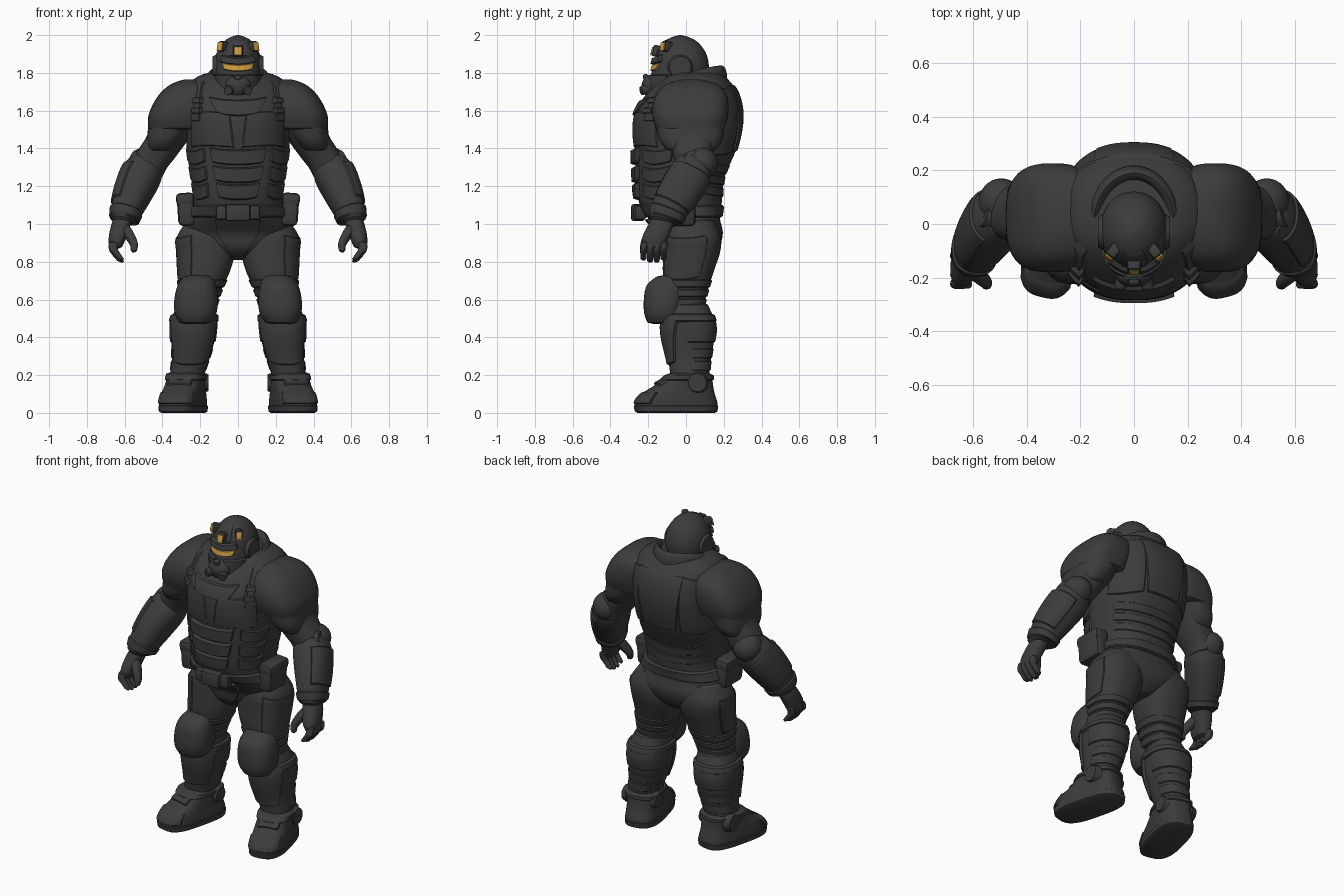
import bpy, bmesh
from math import sin, cos, pi, radians, copysign
from mathutils import Vector, Matrix, Euler

cube = bpy.data.objects.get("Cube")
if cube:
    bpy.data.objects.remove(cube)

def material(name, rgb):
    m = bpy.data.materials.new(name)
    m.use_nodes = True
    m.diffuse_color = (*rgb, 1)
    m.node_tree.nodes["Principled BSDF"].inputs["Base Color"].default_value = (*rgb, 1)
    return m

DARK = material("charcoal armour", (.045, .045, .046))
GOLD = material("amber glass", (.6, .33, .05))
TOE_OUT = Matrix.Translation((.27, .02, 0)) @ Matrix.Rotation(radians(14), 4, 'Z') @ Matrix.Translation((-.27, -.02, 0))

def finish(name, bm, mat=DARK, mirror=False, turn=Matrix()):
    """Turn a bmesh into a smooth-shaded object, mirrored across x if asked."""
    mesh = bpy.data.meshes.new(name)
    bm.transform(turn)
    bm.to_mesh(mesh)
    bm.free()
    mesh.materials.append(mat)
    mesh.shade_smooth()
    mesh.set_sharp_from_angle(angle=radians(35))
    ob = bpy.data.objects.new(name, mesh)
    bpy.context.collection.objects.link(ob)
    if mirror:
        ob.modifiers.new("Mirror", 'MIRROR').use_mirror_merge = False

def grid(rows, wrap, cap):
    """Skin rows of points; wrap closes each row, cap closes the ends."""
    bm = bmesh.new()
    vs = [[bm.verts.new(p) for p in row] for row in rows]
    n = len(vs[0])
    for low, high in zip(vs, vs[1:]):
        for i in range(n if wrap else n - 1):
            k = (i + 1) % n
            bm.faces.new((low[i], low[k], high[k], high[i]))
    if cap:
        bm.faces.new(vs[0][::-1])
        bm.faces.new(vs[-1])
    return bm

def sample(rings, z):
    """Smoothly interpolate (z, x, y, rx, ry) sections at a height."""
    last = len(rings) - 1
    z = min(max(z, rings[0][0]), rings[last][0])
    i = max(k for k in range(last) if rings[k][0] <= z)
    a, b, p, q = rings[i], rings[i + 1], rings[max(i - 1, 0)], rings[min(i + 2, last)]
    h = b[0] - a[0]
    t = (z - a[0]) / h
    out = []
    for k in range(1, 5):
        m0, m1 = h * (b[k] - p[k]) / (b[0] - p[0]), h * (q[k] - a[k]) / (q[0] - a[0])
        d = b[k] - a[k]
        out.append(a[k] + t * (m0 + t * (3 * d - 2 * m0 - m1 + t * (m0 + m1 - 2 * d))))
    return out

def surface(rings, z, a, lift, tilt, square):
    """Point on a sectioned body; a = 0 faces front, 90 degrees faces +x."""
    x, y, rx, ry = sample(rings, z)
    up = Vector((0, 0, 1))
    if tilt:
        lo, hi = sample(rings, z - .02), sample(rings, z + .02)
        up = Vector((hi[0] - lo[0], hi[1] - lo[1], .04)).normalized()
    ax = (Vector((1, 0, 0)) - up * up.x).normalized()
    bulge = lambda c: copysign(abs(c) ** (2 / square), c)
    return (Vector((x, y, z)) + ax * max(rx + lift, .004) * bulge(sin(a))
            - up.cross(ax) * max(ry + lift, .004) * bulge(cos(a)))

def shell(name, rings, z0=None, z1=None, at=0, half=180, top=None, lift=0., sag=0., mirror=False,
          tilt=False, square=2.4, mat=DARK, turn=Matrix(), edge=.012):
    """Whole body, band (half = 180) or raised plate following the sections."""
    z0, z1 = rings[0][0] if z0 is None else z0, rings[-1][0] if z1 is None else z1
    top = half if top is None else top
    wrap = half == 180
    nv, nu = max(5, int((z1 - z0) / .015)), 48 if wrap else max(8, int(half / 2))
    e = min(.3, .008 / (z1 - z0))
    vs = [0, e] + [e + (1 - 2 * e) * k / nv for k in range(1, nv)] + [1 - e, 1]
    us = [k / nu for k in range(nu)] if wrap else [0, .04] + [.04 + .92 * k / nu for k in range(1, nu)] + [.96, 1]
    rows = []
    for v in vs:
        row = []
        for u in us:
            s = 2 * u - 1
            rim = v in (0, 1) or (not wrap and u in (0, 1))
            a = radians(at + s * (half + (top - half) * v))
            inset = lift - edge if wrap else -.006
            row.append(surface(rings, z0 + (z1 - z0) * v + sag * s * s, a, inset if rim else lift, tilt, square))
        rows.append(row)
    finish(name, grid(rows, wrap, wrap), mat, mirror, turn)

def box(name, c, size, rot=(0, 0, 0), mat=DARK, mirror=False, bevel=.012, turn=Matrix()):
    bm = bmesh.new()
    bmesh.ops.create_cube(bm, size=1, matrix=Matrix.Diagonal((*size, 1)))
    bmesh.ops.bevel(bm, geom=bm.edges[:], offset=min(bevel, min(size) * .4), segments=2, affect='EDGES', profile=.5)
    bm.transform(Matrix.Translation(c) @ Euler([radians(r) for r in rot]).to_matrix().to_4x4())
    finish(name, bm, mat, mirror, turn)

def blob(name, c, r, mirror=True):
    bm = bmesh.new()
    bmesh.ops.create_uvsphere(bm, u_segments=32, v_segments=20, radius=1)
    finish(name, bm, DARK, mirror, Matrix.Translation(c) @ Matrix.Diagonal((*r, 1)))

def puck(name, c, axis, r, depth):
    bm = bmesh.new()
    bmesh.ops.create_cone(bm, cap_ends=True, segments=28, radius1=r, radius2=r * .8, depth=depth)
    finish(name, bm, DARK, True, Matrix.Translation(c) @ Vector(axis).to_track_quat('Z', 'Y').to_matrix().to_4x4())

# Torso and pelvis
torso = [(.81, 0, .03, .05, .08), (.87, 0, .03, .18, .14), (.95, 0, .03, .28, .165), (1.03, 0, -.01, .265, .19),
         (1.12, 0, -.03, .235, .22), (1.25, 0, -.03, .25, .235), (1.38, 0, -.005, .27, .265), (1.5, 0, .005, .275, .285),
         (1.6, 0, .015, .275, .28), (1.7, 0, .035, .265, .235), (1.765, 0, .045, .238, .178), (1.8, 0, .05, .17, .13)]
shell("torso", torso)
shell("chest_plate", torso, 1.41, 1.6, at=32, half=31, top=27, lift=.005, sag=-.01, mirror=True)
shell("gorget", torso, 1.57, 1.66, half=20, top=32, lift=.012, sag=.02)
shell("shoulder_strap", torso, 1.54, 1.76, at=50, half=8, lift=.012, mirror=True)
for z in (1.58, 1.635):
    shell("strap_buckle", torso, z, z + .04, at=46, half=7, lift=.025, mirror=True)
for z, w in ((1.31, 26), (1.215, 24), (1.125, 21)):
    shell("abdomen_plate", torso, z, z + .085, half=w, top=w + 3, lift=.025, sag=.015)
    shell("flank_rib", torso, z, z + .08, at=58, half=22, lift=.009, sag=.02, mirror=True)
shell("spine_plate", torso, 1.38, 1.74, at=180, half=20, top=32, lift=.009)
shell("shoulder_blade_plate", torso, 1.36, 1.72, at=130, half=27, top=24, lift=.006, sag=.02, mirror=True)
for z in (1.14, 1.2, 1.26):
    shell("lower_back_fold", torso, z, z + .055, at=180, half=70, lift=.005, sag=.02)
shell("pelvis_guard", torso, .82, 1.03, half=12, top=22, lift=.025)
# Belt, buckle and pouches
shell("belt", torso, 1.035, 1.1, lift=.016)
box("belt_buckle", (0, -.255, 1.06), (.13, .07, .09))
box("buckle_clasp", (.085, -.245, 1.06), (.055, .06, .075), (0, 0, 12), mirror=True)
box("pouch", (.275, -.04, 1.07), (.09, .18, .16), (0, 4, 0), mirror=True, bevel=.025)
box("pouch_flap", (.28, -.04, 1.13), (.095, .185, .07), (0, 4, 0), mirror=True, bevel=.02)
# Collar, low at the front and high behind
turns = [2 * pi * i / 48 for i in range(48)]
collar = [[(sin(a) * (.15 + .028 * cos(b)), -cos(a) * (.19 + .028 * cos(b)),
            1.72 - .085 * cos(a) - .035 * cos(a) ** 2 + .07 * sin(b)) for a in turns] for b in turns[::3] + [0]]
finish("collar", grid(collar, True, False))
# Helmet
head = [(1.64, 0, -.05, .075, .125), (1.7, 0, -.05, .1, .15), (1.78, 0, -.035, .122, .152), (1.85, 0, -.025, .125, .145),
        (1.91, 0, -.025, .112, .128), (1.96, 0, -.028, .08, .093), (1.985, 0, -.03, .05, .058), (2, 0, -.03, .01, .01)]
shell("helmet", head, square=2.1, edge=.004)
shell("visor", head, 1.804, 1.848, half=34, top=42, lift=.009, sag=.012, square=2.1, mat=GOLD)
shell("brow", head, 1.84, 1.885, half=48, top=40, lift=.018, sag=.016, square=2.1)
shell("helmet_crest", head, 1.885, 1.98, half=24, top=30, lift=.004, square=2.1)
shell("cheek_guard", head, 1.66, 1.795, at=40, half=23, top=30, lift=.014, mirror=True, square=2.1)
blob("muzzle", (0, -.185, 1.73), (.07, .05, .06), mirror=False)
box("nose_bridge", (0, -.21, 1.77), (.045, .03, .05), (20, 0, 0))
puck("breather_filter", (.045, -.215, 1.71), (.35, -1, -.2), .028, .05)
puck("ear_disc", (.118, -.03, 1.83), (1, 0, 0), .072, .032)
box("brow_lamp_housing", (0, -.153, 1.915), (.052, .05, .062), (-15, 0, 0))
box("brow_lamp", (0, -.18, 1.915), (.038, .009, .048), (-15, 0, 0), mat=GOLD)
box("side_lamp_housing", (.076, -.1, 1.938), (.042, .06, .056), (-12, 0, 38), mirror=True)
box("side_lamp", (.096, -.125, 1.938), (.034, .009, .046), (-12, 0, 38), mat=GOLD, mirror=True)
# Arms
upper_arm = [(1.27, .49, .04, .09, .095), (1.34, .455, .04, .09, .1), (1.42, .4, .035, .095, .12), (1.52, .35, .03, .115, .15),
             (1.62, .3, .03, .11, .15)]
forearm = [(1.01, .607, -.115, .07, .082), (1.08, .588, -.088, .084, .098), (1.18, .548, -.03, .1, .112),
           (1.27, .505, .025, .105, .11), (1.34, .47, .05, .085, .085)]
pad = [(1.5, .325, .022, .152, .18), (1.57, .315, .022, .16, .2), (1.64, .295, .025, .152, .2), (1.7, .275, .03, .13, .178),
       (1.74, .255, .03, .1, .135), (1.765, .24, .03, .055, .06)]
cuff = [(1.39, .405, .028, .072, .13), (1.44, .388, .026, .094, .165), (1.53, .352, .024, .122, .182)]
shell("upper_arm", upper_arm, mirror=True, tilt=True)
shell("shoulder_pad", pad, mirror=True, square=2.9)
shell("upper_arm_guard", cuff, mirror=True, square=2.6)
blob("elbow", (.495, .08, 1.32), (.085, .09, .085))
puck("elbow_disc", (.54, .035, 1.33), (.8, .2, .35), .065, .06)
shell("forearm", forearm, mirror=True, tilt=True)
shell("forearm_guard", forearm, 1.09, 1.27, at=95, half=75, lift=.008, mirror=True, tilt=True)
shell("wrist_band", forearm, 1.02, 1.07, lift=.008, mirror=True, tilt=True)
# Hands
palm = [(.87, .65, -.17, .032, .055), (.92, .64, -.165, .045, .068), (.98, .625, -.14, .05, .068), (1.04, .605, -.115, .05, .06)]
shell("palm", palm, mirror=True)
for k in range(4):
    y, dz = -.225 + .035 * k, .012 * abs(k - 1.5)
    finger = [(.79 + dz, .615, y, .016, .015), (.825 + dz, .642, y, .02, .017), (.865, .66, y, .024, .018), (.91, .66, y + .01, .022, .018)]
    shell("finger", finger, mirror=True, edge=.008)
thumb = [(.85, .553, -.228, .015, .016), (.89, .55, -.22, .021, .022), (.94, .575, -.195, .026, .03), (.98, .605, -.165, .03, .03)]
shell("thumb", thumb, mirror=True, tilt=True, edge=.008)
# Legs
thigh = [(.55, .215, -.01, .095, .1), (.65, .2, .0, .112, .115), (.75, .18, .012, .138, .135), (.85, .17, .03, .153, .15),
         (.93, .172, .035, .152, .15), (1.02, .16, .03, .11, .12)]
knee = [(.47, .228, -.12, .075, .08), (.52, .225, -.12, .108, .1), (.6, .222, -.115, .115, .108), (.68, .217, -.1, .1, .105),
        (.73, .21, -.07, .07, .075)]
shin = [(.16, .27, .02, .09, .1), (.22, .265, .02, .092, .105), (.29, .25, .018, .1, .115), (.37, .24, .015, .113, .132),
        (.44, .237, .015, .12, .142), (.5, .233, .012, .118, .135), (.58, .22, .005, .098, .108)]
shell("thigh", thigh, mirror=True)
shell("thigh_plate", thigh, .7, .93, at=70, half=48, lift=.005, sag=.02, mirror=True)
for z in (.56, .61, .66):
    shell("knee_fold", thigh, z, z + .048, lift=.008, mirror=True)
shell("knee_pad", knee, mirror=True, edge=.03)
shell("shin", shin, mirror=True)
shell("shin_guard", shin, .25, .5, half=55, top=75, lift=.012, sag=.02, mirror=True)
shell("calf_plate", shin, .37, .5, at=180, half=95, lift=.007, mirror=True)
for z in (.22, .285):
    shell("calf_band", shin, z, z + .06, at=180, half=90, lift=.005, mirror=True)
shell("knee_cuff", shin, .48, .525, lift=.012, mirror=True)
# Boots
boot = [(0, .272, -.055, .104, .214), (.05, .272, -.055, .106, .22), (.1, .272, -.045, .102, .195), (.15, .27, -.01, .098, .15),
        (.21, .27, .02, .096, .115)]
style = dict(mirror=True, turn=TOE_OUT, square=3)
shell("boot", boot, **style)
shell("sole", boot, 0, .045, lift=.004, **style)
shell("toe_cap", boot, .045, .115, half=55, lift=.008, **style)
shell("ankle_cuff", boot, .17, .205, lift=.008, **style)
box("boot_strap", (.27, -.13, .155), (.13, .06, .04), (28, 0, 0), mirror=True, turn=TOE_OUT)
puck("ankle_disc", (.36, .06, .16), (1, 0, 0), .06, .04)
puck("inner_ankle_disc", (.17, .05, .16), (-1, 0, 0), .055, .03)
